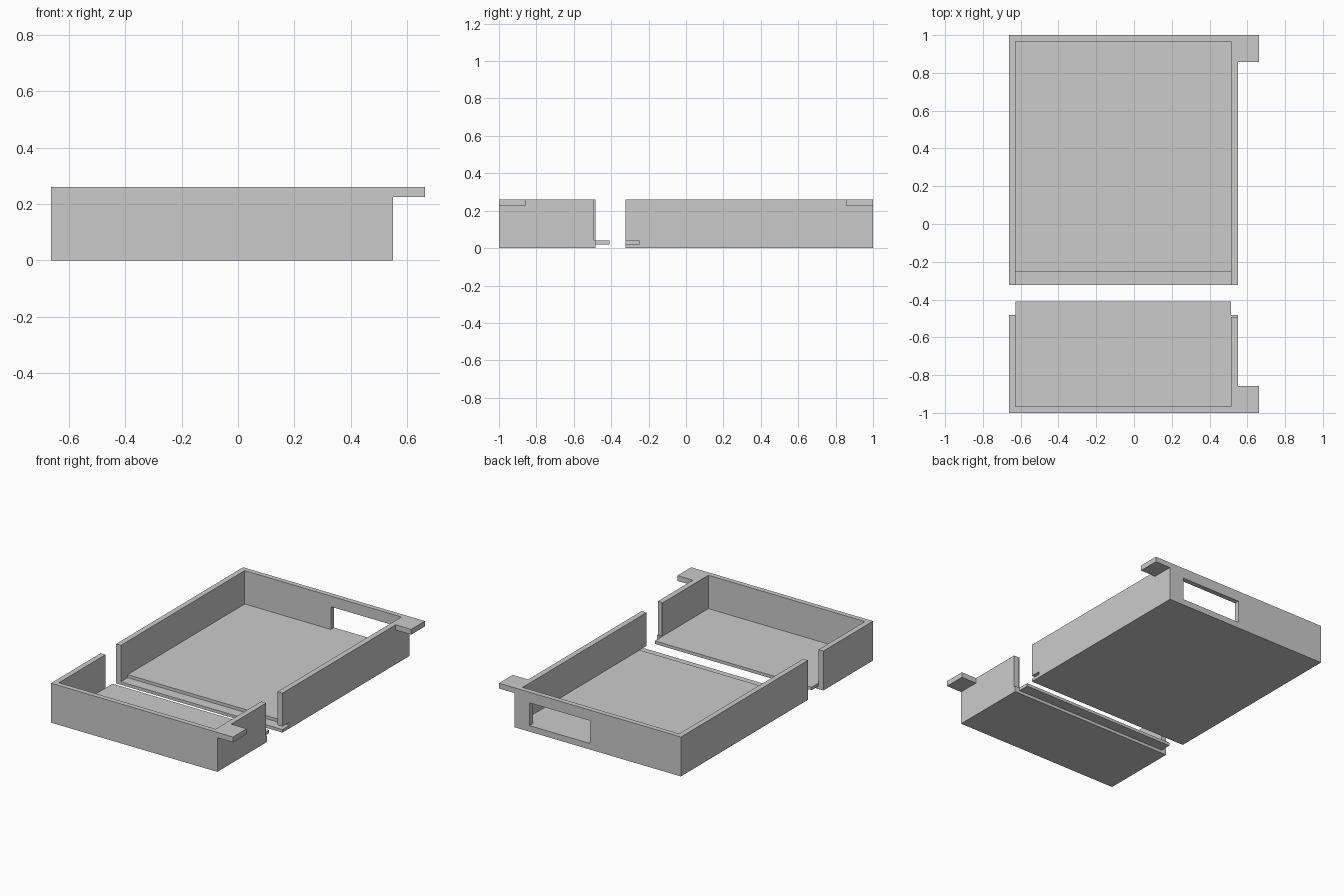
import bpy, bmesh
from mathutils import Vector

if "Cube" in bpy.data.objects:
    bpy.data.objects.remove(bpy.data.objects["Cube"])


def box(name, lo, hi):
    lo, hi = Vector(lo), Vector(hi)
    bm = bmesh.new()
    bmesh.ops.create_cube(bm, size=1)
    for v in bm.verts:
        v.co = (lo + hi) / 2 + v.co * (hi - lo)
    mesh = bpy.data.meshes.new(name)
    bm.to_mesh(mesh)
    bm.free()
    obj = bpy.data.objects.new(name, mesh)
    bpy.context.collection.objects.link(obj)
    return obj


def combine(target, operation, lo, hi):
    """Cut a box out of the target, or fuse one onto it."""
    tool = box("helper", lo, hi)
    tool.hide_render = True
    mod = target.modifiers.new("shape", 'BOOLEAN')
    mod.operation, mod.solver, mod.object = operation, 'EXACT', tool
    bpy.context.view_layer.objects.active = target
    bpy.ops.object.modifier_apply(modifier=mod.name)
    bpy.data.objects.remove(tool, do_unlink=True)


XL, XR, TAB = -0.663, 0.55, 0.663      # outer sides and tab tip
IL, IR = -0.628, 0.514                 # inner sides
H, FLOOR, STEP = 0.26, 0.04, 0.02      # rim, floor top, lap joint height

# Large rear tray: open front, lap rebate and a window in the back wall
rear = box("rear_tray", (XL, -0.323, 0), (XR, 1, H))
combine(rear, 'DIFFERENCE', (IL, -0.5, FLOOR), (IR, 0.967, 0.4))
combine(rear, 'DIFFERENCE', (IL, -0.5, STEP), (0.7, -0.252, FLOOR))
combine(rear, 'DIFFERENCE', (0.0, 0.9, FLOOR), (0.44, 1.1, 0.19))
combine(rear, 'UNION', (0.535, 0.857, 0.225), (TAB, 1, H))

# Small front tray: open back, tongue that slides into the rebate
front = box("front_tray", (XL, -1, 0), (XR, -0.483, H))
combine(front, 'DIFFERENCE', (IL, -0.967, FLOOR), (IR, -0.3, 0.4))
combine(front, 'DIFFERENCE', (IR, -0.493, FLOOR), (0.7, -0.3, 0.4))
combine(front, 'UNION', (IL, -0.55, STEP), (IR, -0.41, FLOOR))
combine(front, 'UNION', (0.535, -1, 0.225), (TAB, -0.857, H))
